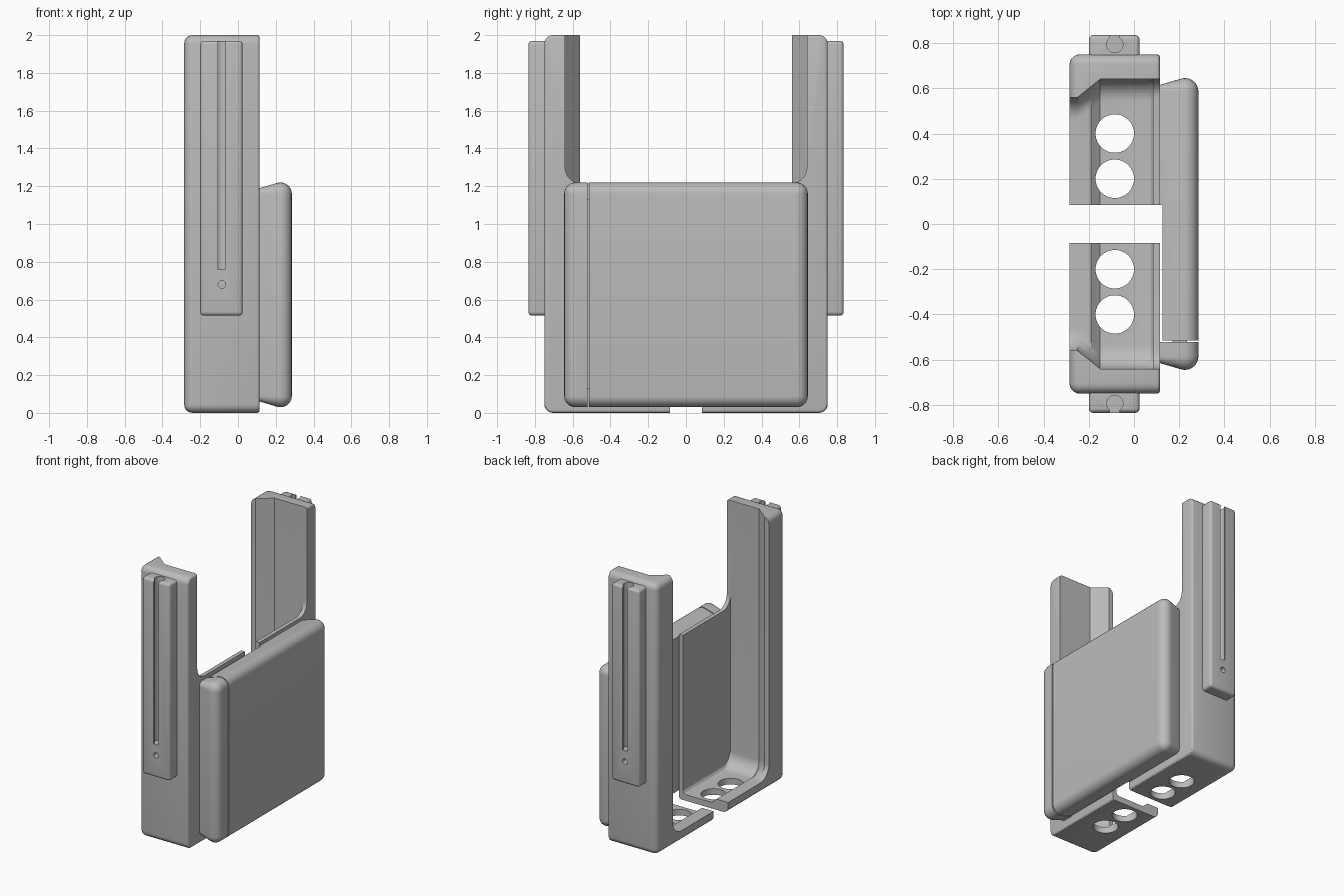
import bpy, bmesh, math
from mathutils import Vector, Matrix

if "Cube" in bpy.data.objects:
    bpy.data.objects.remove(bpy.data.objects["Cube"])

grey = bpy.data.materials.new("grey_plastic")
grey.diffuse_color = (0.5, 0.5, 0.5, 1)
grey.use_nodes = True
grey.node_tree.nodes["Principled BSDF"].inputs["Base Color"].default_value = grey.diffuse_color


def finish(bm, name):
    bmesh.ops.recalc_face_normals(bm, faces=bm.faces)
    me = bpy.data.meshes.new(name)
    bm.to_mesh(me)
    bm.free()
    me.materials.append(grey)
    ob = bpy.data.objects.new(name, me)
    bpy.context.collection.objects.link(ob)
    return ob


def box_bm(lo, hi):
    bm = bmesh.new()
    bmesh.ops.create_cube(bm, size=1)
    for v in bm.verts:
        v.co = Vector([lo[i] if v.co[i] < 0 else hi[i] for i in range(3)])
    return bm


def bevel(bm, width, rule, seg=5):
    edges = [e for e in bm.edges if rule(*[v.co for v in e.verts])]
    bmesh.ops.bevel(bm, geom=edges, offset=width, segments=seg, profile=0.5,
                    affect='EDGES', clamp_overlap=True)


def box(lo, hi, name):
    return finish(box_bm(lo, hi), name)


def cylinder(loc, r, depth, name, axis='Z'):
    bm = bmesh.new()
    bmesh.ops.create_cone(bm, cap_ends=True, segments=40, radius1=r, radius2=r, depth=depth)
    rot = Matrix.Rotation(math.pi / 2, 4, 'X') if axis == 'Y' else Matrix()
    bm.transform(Matrix.Translation(loc) @ rot)
    return finish(bm, name)


def loft(sections, name):
    """Join equal-length point rings into a closed solid."""
    bm = bmesh.new()
    rings = [[bm.verts.new(p) for p in s] for s in sections]
    n = len(rings[0])
    for a, b in zip(rings, rings[1:]):
        for i in range(n):
            j = (i + 1) % n
            bm.faces.new((a[i], a[j], b[j], b[i]))
    bm.faces.new(rings[0])
    bm.faces.new(rings[-1])
    return bm


def cut(ob, cutters):
    for c in cutters:
        m = ob.modifiers.new("cut", 'BOOLEAN')
        m.operation, m.solver, m.object = 'DIFFERENCE', 'EXACT', c
        bpy.context.view_layer.objects.active = ob
        bpy.ops.object.modifier_apply(modifier=m.name)
        bpy.data.objects.remove(c)


def smooth(ob):
    bpy.ops.object.select_all(action='DESELECT')
    ob.select_set(True)
    bpy.context.view_layer.objects.active = ob
    bpy.ops.object.shade_smooth_by_angle(angle=math.radians(30))


def mirror_y(ob, name):
    bm = bmesh.new()
    bm.from_mesh(ob.data)
    bm.transform(Matrix.Scale(-1, 4, (0, 1, 0)))
    smooth(finish(bm, name))


def corner_ring(x, y, z, r, far_y, far_z):
    """Open quarter region with one rounded corner at (y, z)."""
    pts = [(x, y, far_z)]
    for i in range(11):
        a = math.pi + math.pi / 2 * i / 10
        pts.append((x, y + r + r * math.cos(a), z + r + r * math.sin(a)))
    return pts + [(x, far_y, z), (x, far_y, far_z)]


# --- bracket half: rounded block, hollowed, open at the top and one side
X0, X1, Y0, Y1 = -0.285, 0.115, -0.75, -0.085
bm = box_bm((X0, Y0, 0), (X1, Y1, 2))
bevel(bm, 0.045, lambda a, b: not (a.y > Y1 - .001 and b.y > Y1 - .001)
      and not (a.x > X1 - .001 and b.x > X1 - .001))
bevel(bm, 0.015, lambda a, b: a.x > X1 - .001 and b.x > X1 - .001
      and not (a.y > Y1 - .001 and b.y > Y1 - .001), 3)
bracket = finish(bm, "front_bracket")
stations = [(-0.4, .08, .035), (-0.25, .08, .035), (-0.19, .032, .035), (-0.15, 0, 0),
            (0.06, 0, 0), (0.075, 0, .007), (0.085, 0, .022)]
bm = loft([corner_ring(x, -0.64 + w, 0.045 + f, 0.1, 0.2, 2.3) for x, w, f in stations], "cavity")
bmesh.ops.triangulate(bm, faces=bm.faces)
cavity = finish(bm, "cavity_cutter")
window = finish(loft([corner_ring(x, -0.64, 1.215, 0.085, 0.2, 2.3) for x in (0.05, 0.3)],
                     "window"), "window_cutter")
holes = [cylinder((-0.085, y, 0), 0.085, 0.4, "hole_cutter") for y in (-0.2, -0.4)]
cut(bracket, [cavity, window] + holes)
smooth(bracket)
mirror_y(bracket, "rear_bracket")

# --- slide rail on the outer end, with an undercut slot and a small hole
bm = box_bm((-0.2, -0.835, 0.515), (0.025, -0.745, 1.97))
bevel(bm, 0.02, lambda a, b: not (a.y > -.75 and b.y > -.75), 4)
rail = finish(bm, "front_rail")
cut(rail, [cylinder((-0.085, -0.793, 1.46), 0.036, 1.4, "channel_cutter"),
           box((-0.105, -0.9, 0.76), (-0.065, -0.793, 2.2), "slot_cutter"),
           cylinder((-0.085, -0.83, 0.68), 0.02, 0.08, "pin_hole_cutter", 'Y')])
smooth(rail)
mirror_y(rail, "rear_rail")


# --- side pad: rounded slab that flares outward, split near one end
def rounded_ring(x, inset):
    r = max(0.06 - inset, 0.008)
    hy, hz = 0.645 - inset, 0.595 - inset
    pts = []
    for q, (sy, sz) in enumerate([(1, 1), (-1, 1), (-1, -1), (1, -1)]):
        for i in range(7):
            a = math.pi / 2 * (q + i / 6)
            pts.append((x, sy * (hy - r) + r * math.cos(a),
                        0.625 + sz * (hz - r) + r * math.sin(a)))
    return pts


def pad_part(y, keep, name):
    rings = [(0.115, 0.03), (0.21, 0.002)]
    rings += [(0.225 + .06 * math.sin(t), .06 - .06 * math.cos(t))
              for t in [math.pi / 2 * i / 6 for i in range(7)]]
    bm = loft([rounded_ring(x, i) for x, i in rings], name)
    res = bmesh.ops.bisect_plane(bm, geom=bm.verts[:] + bm.edges[:] + bm.faces[:],
                                 plane_co=(0, y, 0), plane_no=(0, -keep, 0), clear_outer=True)
    edges = [e for e in res['geom_cut'] if isinstance(e, bmesh.types.BMEdge)]
    bmesh.ops.contextual_create(bm, geom=edges)
    return finish(bm, name)


pad = pad_part(-0.514, 1, "side_pad")
cut(pad, [box((0.0, -0.7, -0.1), (0.126, 0.085, 1.4), "clearance_cutter")])
smooth(pad)
smooth(pad_part(-0.522, -1, "pad_end_cap"))
box((0.17, -0.54, 0.13), (0.235, -0.49, 1.13), "pad_tongue")
